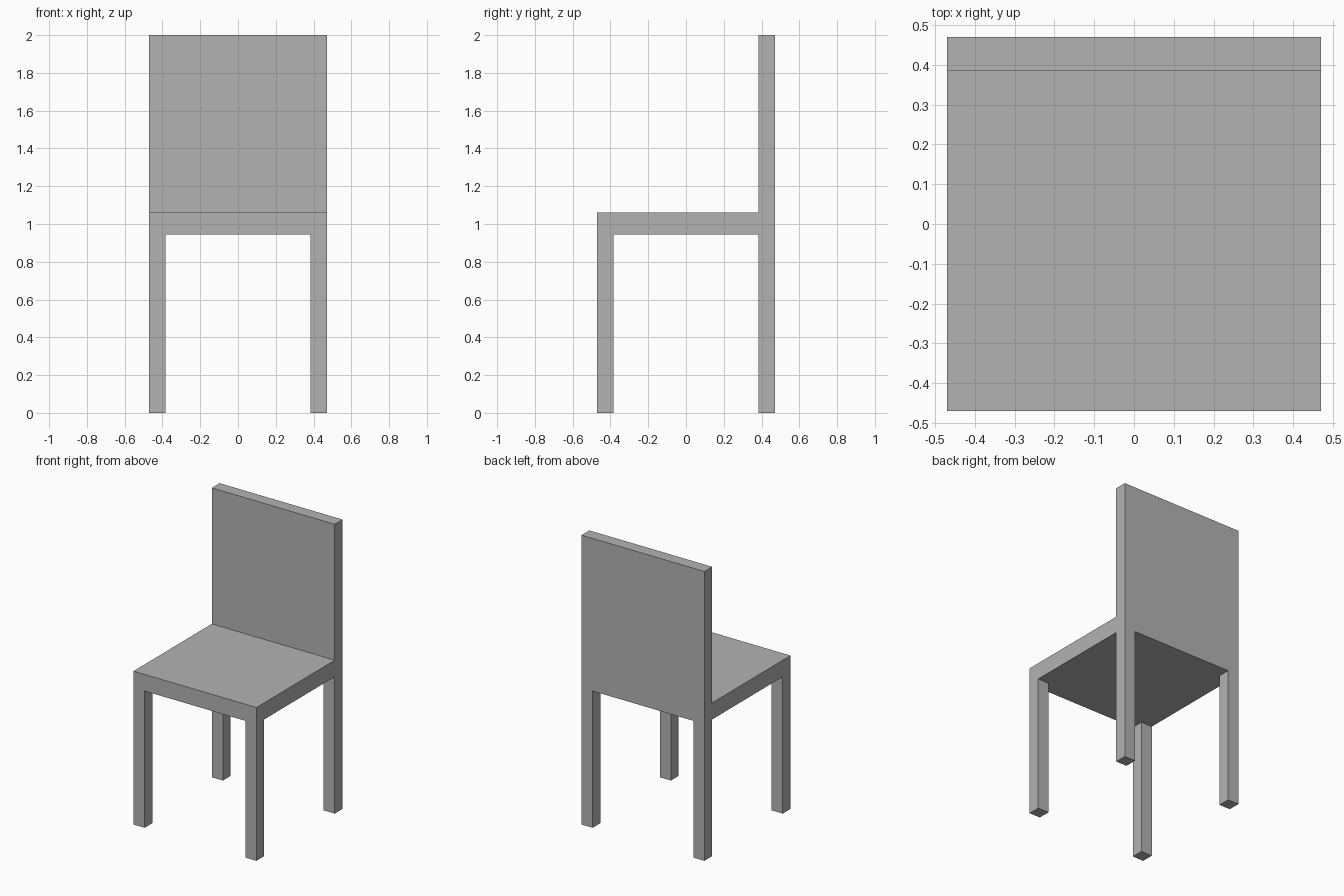
import bpy
import bmesh
import math

HALF = 0.47      # half the width and depth
INNER = 0.385    # inner side of legs and backrest
SEAT_LOW, SEAT_HIGH, TOP = 0.945, 1.06, 2.0

cube = bpy.data.objects.get("Cube")
if cube:
    bpy.data.objects.remove(cube, do_unlink=True)

# Plain grey finish
grey = bpy.data.materials.new("plain grey")
grey.use_nodes = True
colour = (0.45, 0.45, 0.45, 1)
grey.diffuse_color = colour
grey.node_tree.nodes["Principled BSDF"].inputs["Base Color"].default_value = colour


def extrude_to(bm, faces, z):
    """Extrude faces straight up or down to height z, removing the originals."""
    faces = list(faces)
    new = bmesh.ops.extrude_face_region(bm, geom=faces)["geom"]
    bmesh.ops.delete(bm, geom=[f for f in faces if f.is_valid], context="FACES_ONLY")
    for v in new:
        if isinstance(v, bmesh.types.BMVert):
            v.co.z = z


def faces_at(bm, z, rule):
    """Horizontal faces at height z whose centre satisfies the rule."""
    found = []
    for f in bm.faces:
        c = f.calc_center_median()
        if all(abs(v.co.z - z) < 0.001 for v in f.verts) and rule(c):
            found.append(f)
    return found


bm = bmesh.new()

# Seat slab, divided at the inner sides of the legs
bmesh.ops.create_grid(bm, x_segments=3, y_segments=3, size=HALF)
for v in bm.verts:
    for axis in (0, 1):
        if abs(v.co[axis]) < HALF - 0.01:
            v.co[axis] = math.copysign(INNER, v.co[axis])
    v.co.z = SEAT_LOW
slab = bmesh.ops.extrude_face_region(bm, geom=list(bm.faces))["geom"]
for v in slab:
    if isinstance(v, bmesh.types.BMVert):
        v.co.z = SEAT_HIGH

# Four square legs, grown from the corners of the slab
for sx in (-1, 1):
    for sy in (-1, 1):
        extrude_to(bm, faces_at(bm, SEAT_LOW, lambda c: c.x * sx > INNER and c.y * sy > INNER), 0)

# Backrest, grown from the rear strip of the slab
extrude_to(bm, faces_at(bm, SEAT_HIGH, lambda c: c.y > INNER), TOP)

# Merge flat areas into clean panels
bmesh.ops.recalc_face_normals(bm, faces=list(bm.faces))
bmesh.ops.dissolve_limit(bm, angle_limit=0.01, verts=list(bm.verts), edges=list(bm.edges))
bmesh.ops.recalc_face_normals(bm, faces=list(bm.faces))

mesh = bpy.data.meshes.new("chair")
bm.to_mesh(mesh)
bm.free()
mesh.materials.append(grey)
chair = bpy.data.objects.new("chair", mesh)
bpy.context.collection.objects.link(chair)
